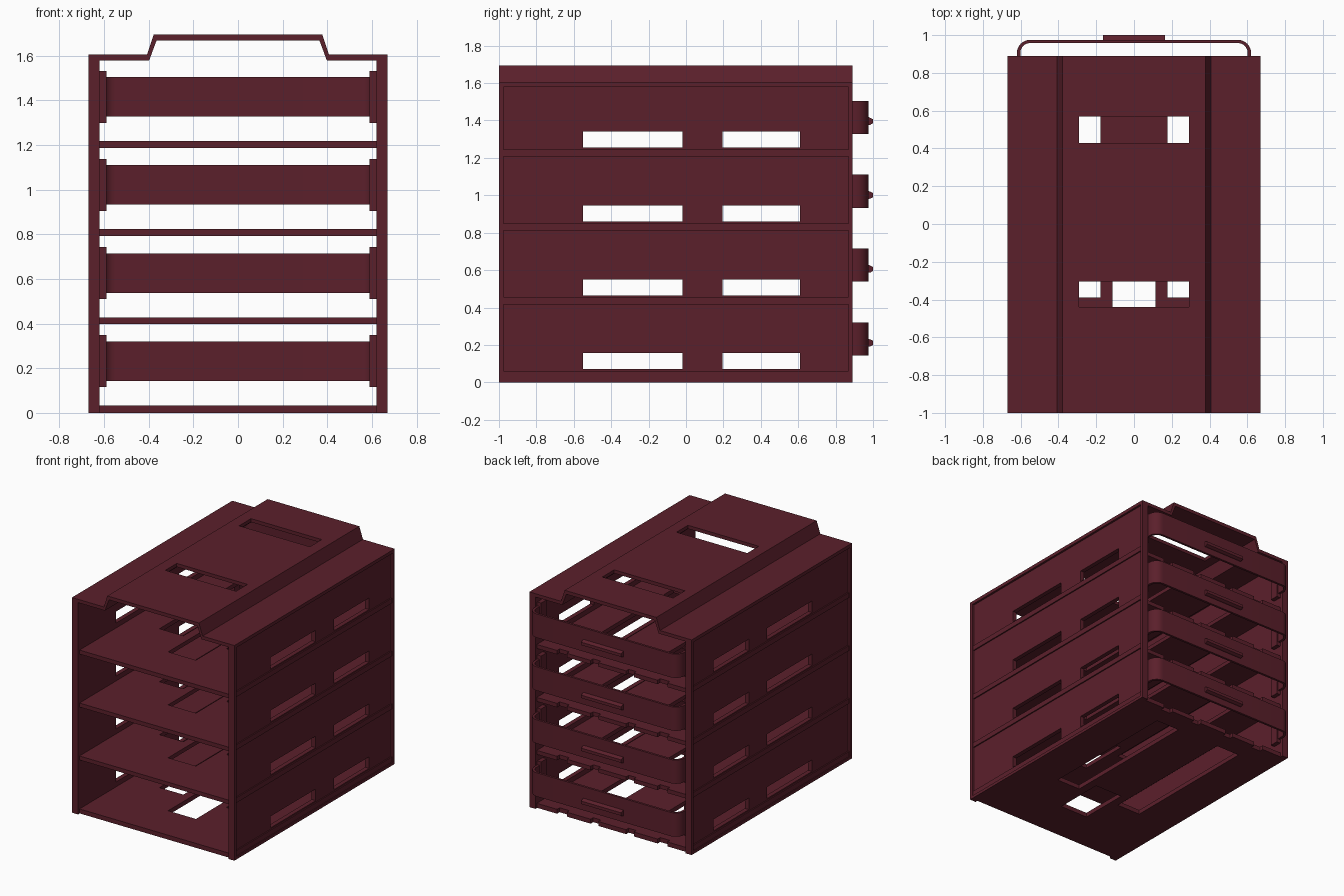
import bpy, bmesh, math
from mathutils import Vector

if "Cube" in bpy.data.objects:
    bpy.data.objects.remove(bpy.data.objects["Cube"])

mat = bpy.data.materials.new("dark_red")
mat.diffuse_color = (0.105, 0.014, 0.024, 1)
mat.use_nodes = True
mat.node_tree.nodes["Principled BSDF"].inputs["Base Color"].default_value = mat.diffuse_color


def finish(name, bm):
    bmesh.ops.recalc_face_normals(bm, faces=bm.faces)
    me = bpy.data.meshes.new(name)
    bm.to_mesh(me)
    bm.free()
    me.materials.append(mat)
    ob = bpy.data.objects.new(name, me)
    bpy.context.collection.objects.link(ob)
    return ob


def plate(name, u, v, w, holes, place):
    """Plate over u x v with rectangular holes (u0,u1,v0,v1), thick over w."""
    us = sorted({*u, *[h[i] for h in holes for i in (0, 1)]})
    vs = sorted({*v, *[h[i] for h in holes for i in (2, 3)]})
    bm = bmesh.new()
    pts = {}

    def vert(a, b):
        if (a, b) not in pts:
            pts[a, b] = bm.verts.new(place(a, b, w[0]))
        return pts[a, b]
    for a0, a1 in zip(us, us[1:]):
        for b0, b1 in zip(vs, vs[1:]):
            cu, cv = (a0 + a1) / 2, (b0 + b1) / 2
            if not any(h[0] < cu < h[1] and h[2] < cv < h[3] for h in holes):
                bm.faces.new([vert(a0, b0), vert(a1, b0), vert(a1, b1), vert(a0, b1)])
    ext = bmesh.ops.extrude_face_region(bm, geom=bm.faces[:], use_keep_orig=True)
    shift = Vector(place(0, 0, w[1])) - Vector(place(0, 0, w[0]))
    bmesh.ops.translate(bm, vec=shift, verts=[g for g in ext["geom"] if isinstance(g, bmesh.types.BMVert)])
    return finish(name, bm)


def box(name, x, y, z):
    return plate(name, x, y, z, [], lambda a, b, c: (a, b, c))


def prism(name, pts, d, place):
    """Closed outline extruded over the range d."""
    bm = bmesh.new()
    lo = [bm.verts.new(place(a, b, d[0])) for a, b in pts]
    hi = [bm.verts.new(place(a, b, d[1])) for a, b in pts]
    n = len(pts)
    for i in range(n):
        j = (i + 1) % n
        bm.faces.new([lo[i], lo[j], hi[j], hi[i]])
    bm.faces.new(lo)
    bm.faces.new(hi[::-1])
    return finish(name, bm)


F, B = -1.0, 0.89                     # front and back of the case
levels = [0.0, 0.395, 0.79, 1.185]    # floor of each bay

# side walls: recessed panel with slots, raised posts and rails
for s, side in ((-1, "left"), (1, "right")):
    slots = [(y0, y1, z + 0.07, z + 0.156) for z in levels for y0, y1 in ((-0.55, -0.02), (0.195, 0.61))]
    plate(side + "_wall", (F + 0.02, B - 0.02), (0, 1.59), (s * 0.622, s * 0.655), slots,
          lambda a, b, c: (c, a, b))
    for y, end in (((F, F + 0.025), "front"), ((B - 0.022, B), "back")):
        box(f"{side}_{end}_post", (s * 0.62, s * 0.67), y, (0, 1.59))
    for i, z in enumerate(levels):
        box(f"{side}_rail_{i}", (s * 0.64, s * 0.664), (F + 0.024, B - 0.021), (z + 0.022, z + 0.06))
    box(side + "_bottom_rail", (s * 0.62, s * 0.67), (F + 0.02, B - 0.02), (0, 0.022))

# shelves: front window, two long slots and notched back edge
for i, z in enumerate(levels):
    holes = [(-0.115, 0.115, -0.66, -0.28)]
    for s in (-1, 1):
        a, b = sorted((s * 0.178, s * 0.375))
        holes.append((a, b, -0.39, 0.70))
        a, b = sorted((s * 0.375, s * 0.455))
        holes.append((a, b, 0.84, 0.87))
        a, b = sorted((s * 0.115, s * 0.178))
        holes.append((a, b, 0.84, 0.87))
    plate(f"shelf_{i}", (-0.63, 0.63), (F + 0.02, 0.87), (z + 0.003 * (i > 0), z + 0.033), holes,
          lambda a, b, c: (a, b, c))

# raised lid: flat edges, sloped steps and two hand slots
t = 0.026
top = [(-0.67, 1.605), (-0.408, 1.605), (-0.378, 1.695), (0.378, 1.695), (0.408, 1.605), (0.67, 1.605)]
under = [(0.67, 1.58), (0.398, 1.58), (0.365, 1.695 - t), (-0.365, 1.695 - t), (-0.398, 1.58), (-0.67, 1.58)]
xz = lambda a, b, c: (a, c, b)
for s, side in ((-1, "left"), (1, "right")):
    half = [(s * 0.67, 1.605), (s * 0.408, 1.605), (s * 0.378, 1.695),
            (s * 0.365, 1.695 - t), (s * 0.398, 1.58), (s * 0.67, 1.58)]
    prism(side + "_lid_edge", half, (F, B), xz)
plate("lid_top", (-0.378, 0.378), (F, B), (1.695 - t, 1.695),
      [(-0.292, 0.292, 0.43, 0.57), (-0.292, 0.292, -0.44, -0.305)], lambda a, b, c: (a, b, c))


# back stops: rounded U-shaped bands with a grip and inner brackets
def u_path(hx, y_end, r):
    arc = [(hx - r + r * math.cos(k * math.pi / 16), y_end - r + r * math.sin(k * math.pi / 16)) for k in range(9)]
    right = [(hx, 0.84)] + arc
    return right + [(-x, y) for x, y in reversed(right)]


for i, z in enumerate(levels):
    band = u_path(0.62, 0.975, 0.07) + u_path(0.602, 0.958, 0.053)[::-1]
    ob = prism(f"back_stop_{i}", band, (z + 0.143, z + 0.32), lambda a, b, c: (a, b, c))
    bpy.ops.object.select_all(action='DESELECT')
    ob.select_set(True)
    bpy.context.view_layer.objects.active = ob
    bpy.ops.object.shade_smooth_by_angle(angle=math.radians(30))
    grip = [(0.97, z + 0.19), (0.985, z + 0.192), (1.0, z + 0.2), (1.0, z + 0.222), (0.97, z + 0.236)]
    prism(f"back_grip_{i}", grip, (-0.165, 0.165), lambda a, b, c: (c, a, b))
    for s, side in ((-1, "left"), (1, "right")):
        box(f"{side}_bracket_{i}", (s * 0.59, s * 0.625), (0.80, 0.865), (z + 0.115, z + 0.348))
